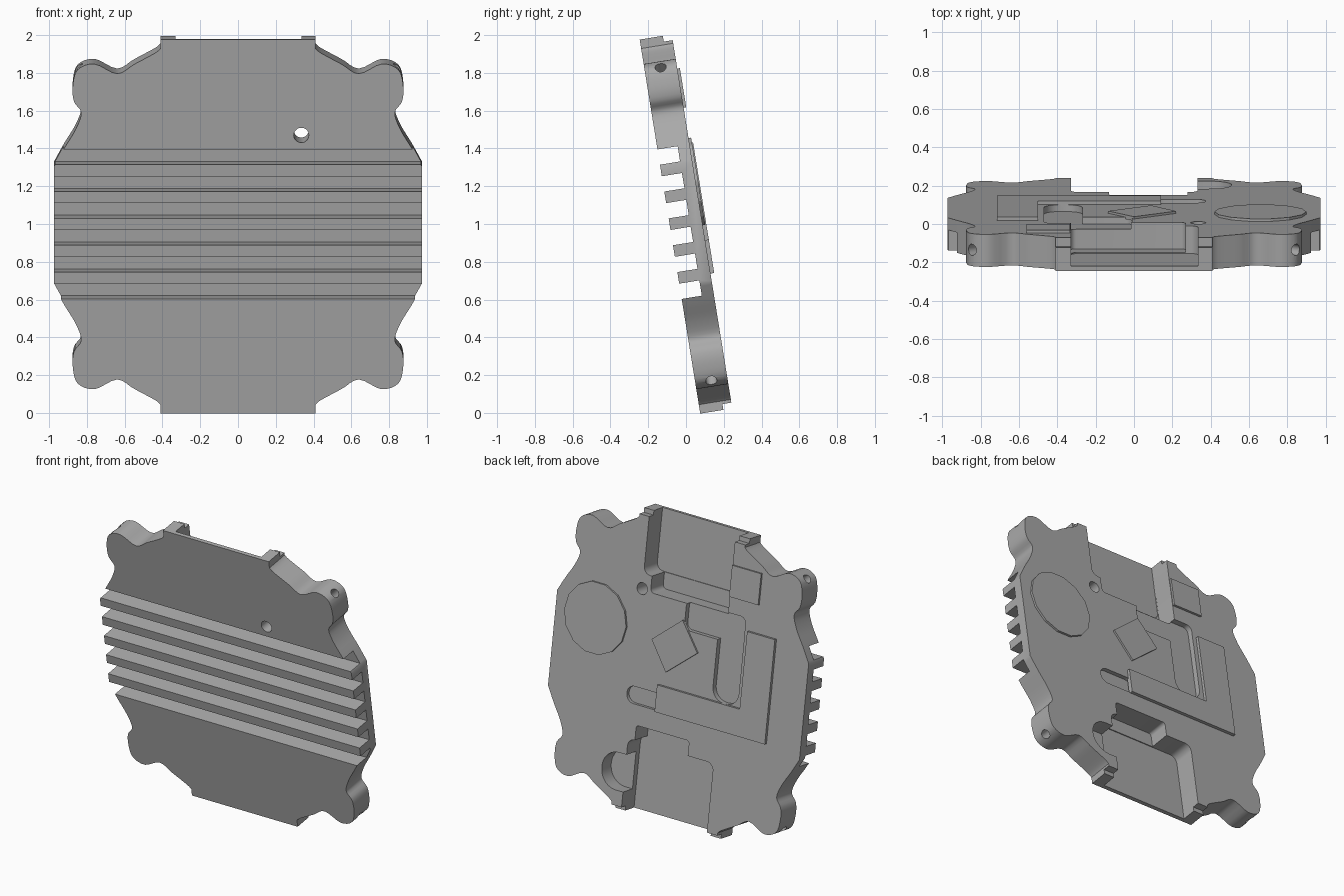
import bpy, bmesh, math
from mathutils import Vector

cube = bpy.data.objects.get("Cube")
if cube:
    bpy.data.objects.remove(cube, do_unlink=True)

TILT = math.radians(9.2)
FRONT, BACK = -0.086, 0.086      # plate thickness range
FLOOR = -0.06                    # floor of the deep pockets
OVER = 0.2                       # cutters reach past the back face

grey = bpy.data.materials.new("metal_grey")
grey.use_nodes = True
COLOR = (0.4, 0.4, 0.4, 1)
grey.diffuse_color = COLOR
grey.node_tree.nodes["Principled BSDF"].inputs["Base Color"].default_value = COLOR


def prism(name, points, near, far):
    """Extrude an outline (across, up) through the plate thickness."""
    bm = bmesh.new()
    face = bm.faces.new([bm.verts.new((u, near, v)) for u, v in points])
    grown = bmesh.ops.extrude_face_region(bm, geom=[face])
    moved = [g for g in grown["geom"] if isinstance(g, bmesh.types.BMVert)]
    bmesh.ops.translate(bm, verts=moved, vec=(0, far - near, 0))
    bmesh.ops.recalc_face_normals(bm, faces=bm.faces)
    mesh = bpy.data.meshes.new(name)
    bm.to_mesh(mesh)
    bm.free()
    mesh.materials.append(grey)
    obj = bpy.data.objects.new(name, mesh)
    bpy.context.collection.objects.link(obj)
    obj.rotation_euler.x = TILT
    obj.location.z = 1
    return obj


def rect(u0, u1, v0, v1):
    return [(u0, v0), (u1, v0), (u1, v1), (u0, v1)]


def rounded(u0, u1, v0, v1, r, steps=6):
    """Rectangle with rounded corners."""
    pts = []
    centres = [(u1 - r, v1 - r), (u0 + r, v1 - r), (u0 + r, v0 + r), (u1 - r, v0 + r)]
    for i, (cu, cv) in enumerate(centres):
        for k in range(steps + 1):
            a = (i + k / steps) * math.pi / 2
            pts.append((cu + r * math.cos(a), cv + r * math.sin(a)))
    return pts


def circle(u, v, r, n):
    return [(u + r * math.cos(math.tau * i / n), v + r * math.sin(math.tau * i / n))
            for i in range(n)]


def smooth_path(points, steps=4):
    """Catmull-Rom curve through the points."""
    p = [Vector(q) for q in points]
    p = [p[0]] + p + [p[-1]]
    out = []
    for a, b, c, d in zip(p, p[1:], p[2:], p[3:]):
        for k in range(steps):
            t = k / steps
            out.append(0.5 * (2 * b + (c - a) * t + (2 * a - 5 * b + 4 * c - d) * t * t
                              + (3 * b - a - 3 * c + d) * t ** 3))
    return [tuple(q) for q in out] + [tuple(points[-1])]


# Plate outline: one wavy corner mirrored to all four
wave = smooth_path([(.41, .955), (.44, .93), (.55, .87), (.64, .82), (.76, .872),
                    (.85, .84), (.875, .75), (.868, .67), (.83, .61), (.86, .52),
                    (.92, .42), (.975, .32)])
quarter = [(.41, 1.003)] + wave
right_side = quarter + [(u, -v) for u, v in reversed(quarter)]
outline = right_side + [(-u, -v) for u, v in right_side]
plate = prism("heat_sink_plate", outline, FRONT, BACK)


def cut(cutter):
    cutter.hide_render = True
    mod = plate.modifiers.new("cut", "BOOLEAN")
    mod.operation = "DIFFERENCE"
    mod.solver = "EXACT"
    mod.object = cutter
    bpy.ops.object.select_all(action="DESELECT")
    bpy.context.view_layer.objects.active = plate
    plate.select_set(True)
    bpy.ops.object.modifier_apply(modifier=mod.name)
    bpy.data.objects.remove(cutter, do_unlink=True)


# Cooling grooves leave five fins across the front
for k in range(6):
    top = .414 - .144 * k
    cut(prism("groove", rect(-1.1, 1.1, top - .082, top), -OVER, .022))

# End tabs are stepped down at the back
for s in (1, -1):
    cut(prism("end_step", rect(-.5, .5, *sorted((s * .972, s * 1.1))), .038, OVER))

# Upper pocket with shelf, lower pocket with notch and side recess
cut(prism("upper_pocket", rounded(-.33, .335, .59, 1.3, .05), FLOOR, OVER))
cut(prism("upper_shelf", rounded(-.331, .27, .48, .8, .03), FLOOR + .006, OVER))
cut(prism("lower_pocket", rounded(-.33, .332, -1.3, -.51, .05), FLOOR, OVER))
cut(prism("lower_notch", rounded(-.13, .28, -.7, -.41, .02), FLOOR + .006, OVER))
cut(prism("side_recess", rounded(.2, .51, -.87, -.62, .12), -.02, OVER))

# Shallow channels in the back
cut(prism("cross_channel", rounded(-.469, -.01, .305, .5, .04), .05, OVER))
cut(prism("long_channel", rounded(-.47, -.27, -.1, .45, .09), .05, OVER))
cut(prism("short_slot", rounded(.1, .375, -.275, -.16, .055), .06, OVER))

# Through hole
cut(prism("through_hole", circle(.335, .49, .04, 20), -OVER, OVER))

# Screw holes bored diagonally into the corner lobes
for su in (1, -1):
    for sv in (1, -1):
        bore = prism("bore", circle(0, 0, .03, 16), -.1, .1)
        axis = Vector((su, 0, sv)).normalized()
        turn = Vector((0, 1, 0)).rotation_difference(axis).to_matrix().to_4x4()
        turn.translation = (su * .84, 0, sv * .835)
        bore.data.transform(turn)
        cut(bore)

# Raised pads on the back
LOW = BACK - .01
prism("round_pad", circle(.66, .213, .24, 14), LOW, .1)
prism("diamond_pad", [(.22, .184), (.0, .367), (-.135, .18), (.09, -.005)], LOW, .098)
prism("square_pad", rect(-.56, -.335, .61, .82), LOW, .1)
prism("angle_pad", [(.14, -.28), (-.715, -.28), (-.715, .42), (-.5, .42),
                    (-.5, -.1), (.14, -.1)], LOW, .106)

# Smooth the curved edges, keep corners sharp
bpy.ops.object.select_all(action="DESELECT")
plate.select_set(True)
bpy.context.view_layer.objects.active = plate
bpy.ops.object.shade_smooth_by_angle(angle=math.radians(30))
